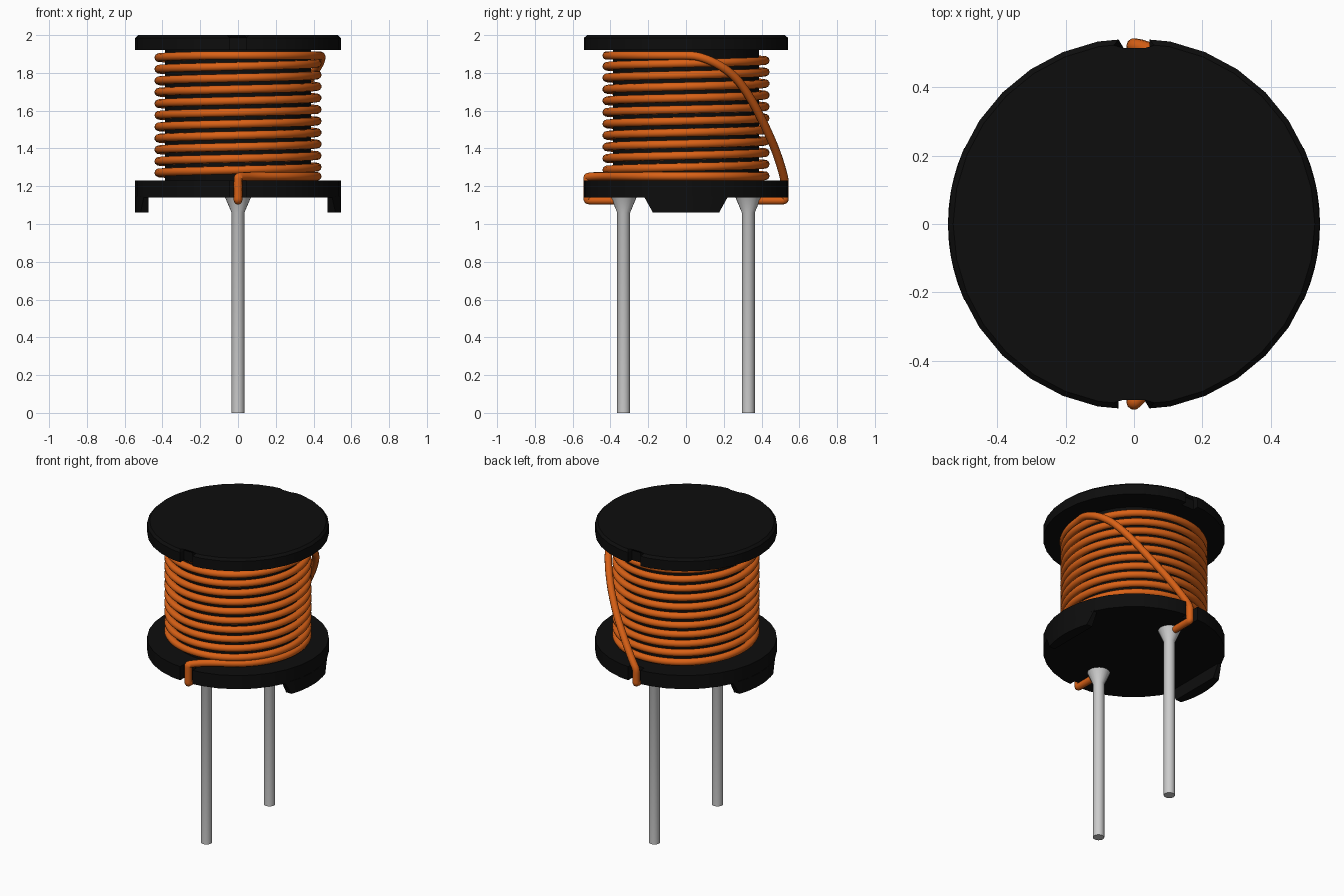
import bpy, bmesh
from math import sin, cos, pi, radians, asin

if "Cube" in bpy.data.objects:
    bpy.data.objects.remove(bpy.data.objects["Cube"])

R = 0.545           # flange radius
WIRE = 0.0225       # wire radius


def material(name, color):
    m = bpy.data.materials.new(name)
    m.diffuse_color = (*color, 1)
    m.use_nodes = True
    m.node_tree.nodes["Principled BSDF"].inputs["Base Color"].default_value = m.diffuse_color
    return m


BLACK = material("black_ferrite", (0.004, 0.004, 0.004))
COPPER = material("copper_enamel", (0.7, 0.12, 0.008))


def finish(name, bm, mat=None):
    bmesh.ops.recalc_face_normals(bm, faces=bm.faces)
    me = bpy.data.meshes.new(name)
    bm.to_mesh(me)
    bm.free()
    ob = bpy.data.objects.new(name, me)
    bpy.context.collection.objects.link(ob)
    if mat:
        me.materials.append(mat)
    bpy.ops.object.select_all(action='DESELECT')
    ob.select_set(True)
    bpy.context.view_layer.objects.active = ob
    bpy.ops.object.shade_smooth_by_angle(angle=radians(30))
    return ob


def loft(bm, rings):
    """Closed solid through rings with equal point counts."""
    vs = [[bm.verts.new(p) for p in ring] for ring in rings]
    n = len(vs[0])
    for a, b in zip(vs, vs[1:]):
        for i in range(n):
            j = (i + 1) % n
            bm.faces.new((a[i], a[j], b[j], b[i]))
    bm.faces.new(vs[0][::-1])
    bm.faces.new(vs[-1])


def ring(r, z, n, y=0):
    return [(r * cos(2 * pi * i / n), y + r * sin(2 * pi * i / n), z) for i in range(n)]


def flange_outline():
    """32-sided disc with a wire notch at front and back."""
    pts = []
    for i in range(32):
        if i in (8, 24):
            s = 1 if i == 8 else -1
            for x, y in ((0.045, 0.5403), (0.045, 0.5), (-0.045, 0.5), (-0.045, 0.5403)):
                pts.append((s * x, s * y))
        else:
            pts.append((R * cos(pi * i / 16), R * sin(pi * i / 16)))
    return pts


def flange(name, z0, z1, chamfer=0):
    bm = bmesh.new()
    loft(bm, [[(x, y, z) for x, y in flange_outline()] for z in (z0, z1)])
    if chamfer:
        edges = [e for e in bm.edges if all(v.co.z > z1 - 1e-4 for v in e.verts)]
        bmesh.ops.bevel(bm, geom=edges, offset=chamfer, segments=1, affect='EDGES')
    return finish(name, bm, BLACK)


# Bobbin: two flanges and the core between them
flange("top_flange", 1.92, 2.0, 0.015)
flange("bottom_flange", 1.14, 1.23)
bm = bmesh.new()
loft(bm, [ring(0.387, 1.22, 32), ring(0.387, 1.93, 32)])
finish("core", bm, BLACK)

# Tapered feet under the left and right rim
for side, label in ((1, "right"), (-1, "left")):
    bm = bmesh.new()
    rings = []
    for z, w in ((1.06, 0.175), (1.145, 0.222)):
        h = asin(w / R)
        arc = [(side * R * cos(h * t / 4), R * sin(h * t / 4), z) for t in range(-4, 5)]
        rings.append(arc + [(side * 0.475, w, z), (side * 0.475, -w, z)])
    loft(bm, rings)
    finish(label + "_foot", bm, BLACK)

# Pins with solder flare
for y, label in ((-0.33, "front"), (0.33, "back")):
    bm = bmesh.new()
    loft(bm, [ring(r, z, 20, y) for r, z in ((0.034, 0), (0.034, 1.06), (0.068, 1.14))])
    finish(label + "_pin", bm)


# Winding: lead in through the front notch, coil, lead out over the coil to the back
def polar(deg, r, z):
    return (r * cos(radians(deg)), r * sin(radians(deg)), z)


path = [(0, -0.36, 1.125), (0, -0.42, 1.125), (0, -0.48, 1.125), (0, -0.51, 1.125),
        (0, -0.522, 1.127), (0, -0.522, 1.14), (0, -0.522, 1.18), (0, -0.522, 1.22),
        (0, -0.522, 1.245), (0.004, -0.518, 1.25), (0.03, -0.492, 1.252),
        (0.07, -0.455, 1.253), (0.12, -0.42, 1.253)]
STEPS = 32
for i in range(3, int(11.25 * STEPS) + 1):
    t = i / STEPS
    z = min(max(1.225 + 0.061 * t, 1.253), 1.892)
    path.append(polar(-90 + 360 * t, 0.422 + 0.008 * max(0, (t - 11) * 4), z))
path += [polar(a, r, z) for a, r, z in (
    (7, 0.445, 1.89), (15, 0.457, 1.87), (24, 0.464, 1.835), (33, 0.467, 1.785),
    (41, 0.468, 1.72), (50, 0.47, 1.635), (58, 0.473, 1.555), (66, 0.48, 1.475),
    (74, 0.49, 1.4), (82, 0.505, 1.315), (88, 0.52, 1.245))]
path += [(0, 0.522, 1.22), (0, 0.522, 1.18), (0, 0.522, 1.14), (0, 0.522, 1.127),
         (0, 0.51, 1.125), (0, 0.48, 1.125), (0, 0.42, 1.125), (0, 0.36, 1.125)]

cu = bpy.data.curves.new("wire_winding", 'CURVE')
cu.dimensions = '3D'
cu.bevel_depth = WIRE
cu.bevel_resolution = 3
cu.use_fill_caps = True
sp = cu.splines.new('NURBS')
sp.points.add(len(path) - 1)
for p, co in zip(sp.points, path):
    p.co = (*co, 1)
sp.order_u = 3
sp.use_endpoint_u = True
sp.resolution_u = 3
cu.materials.append(COPPER)
bpy.context.collection.objects.link(bpy.data.objects.new("wire_winding", cu))
